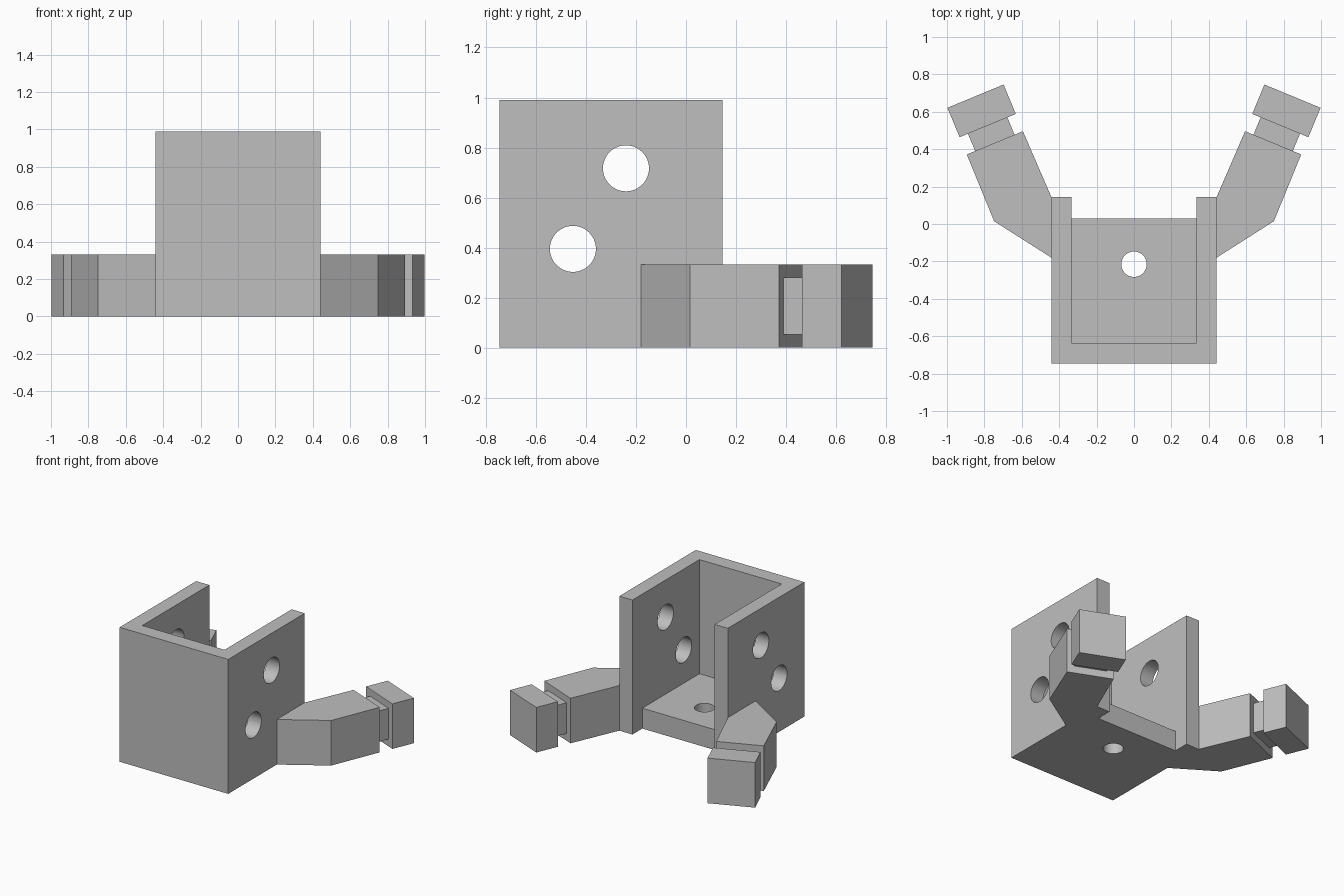
import bpy, bmesh, math
from mathutils import Vector

cube = bpy.data.objects.get("Cube")
if cube:
    bpy.data.objects.remove(cube, do_unlink=True)

GREY = (0.52, 0.52, 0.52, 1)
grey = bpy.data.materials.new("plain grey")
grey.use_nodes = True
grey.diffuse_color = GREY
grey.node_tree.nodes["Principled BSDF"].inputs["Base Color"].default_value = GREY


def prism(name, outline, z0, z1):
    """Extrude a flat outline from z0 up to z1."""
    bm = bmesh.new()
    face = bm.faces.new([bm.verts.new((x, y, z0)) for x, y in outline])
    top = bmesh.ops.extrude_face_region(bm, geom=[face])["geom"]
    bmesh.ops.translate(bm, vec=(0, 0, z1 - z0),
                        verts=[v for v in top if isinstance(v, bmesh.types.BMVert)])
    bmesh.ops.recalc_face_normals(bm, faces=bm.faces)
    mesh = bpy.data.meshes.new(name)
    bm.to_mesh(mesh)
    bm.free()
    mesh.materials.append(grey)
    obj = bpy.data.objects.new(name, mesh)
    bpy.context.collection.objects.link(obj)
    return obj


def drill(obj, centre, radius, length, axis_rotation):
    """Cut a round through hole and discard the cutter."""
    bpy.ops.mesh.primitive_cylinder_add(vertices=48, radius=radius, depth=length,
                                        location=centre, rotation=axis_rotation)
    cutter = bpy.context.object
    cutter.name = "hole_cutter"
    cutter.hide_render = True
    cutter.data.materials.append(grey)
    mod = obj.modifiers.new("hole", "BOOLEAN")
    mod.operation = "DIFFERENCE"
    mod.solver = "EXACT"
    mod.object = cutter
    bpy.ops.object.select_all(action="DESELECT")
    obj.select_set(True)
    bpy.context.view_layer.objects.active = obj
    bpy.ops.object.modifier_apply(modifier=mod.name)
    bpy.data.objects.remove(cutter, do_unlink=True)
    bpy.ops.object.shade_smooth_by_angle(angle=math.radians(30))


# U-shaped wall, open at the back
OUT, INN = 0.442, 0.335
FRONT, BACK, INNER_FRONT = -0.745, 0.145, -0.635
walls = prism("walls", [(-OUT, FRONT), (OUT, FRONT), (OUT, BACK), (INN, BACK),
                        (INN, INNER_FRONT), (-INN, INNER_FRONT),
                        (-INN, BACK), (-OUT, BACK)], 0, 0.99)
for y, z in ((-0.24, 0.717), (-0.452, 0.395)):
    drill(walls, (0, y, z), 0.092, 1.2, (0, math.pi / 2, 0))

# Floor plate with a screw hole
base = prism("floor", [(-INN, INNER_FRONT), (INN, INNER_FRONT),
                       (INN, 0.03), (-INN, 0.03)], 0, 0.15)
drill(base, (0, -0.215, 0.075), 0.068, 0.5, (0, 0, 0))

# Angled arms, each with a narrow neck and an end block
ARM_H, HALF, NECK_HALF = 0.332, 0.1625, 0.114
along = Vector((math.sin(math.radians(22.5)), math.cos(math.radians(22.5))))
across = Vector((along.y, -along.x))
tip = Vector((0.744, 0.434))


def strip(start, end, half):
    """Rectangle lying along the arm, measured from the arm's tip."""
    return [tip + along * a + across * w
            for a, w in ((start, -half), (start, half), (end, half), (end, -half))]


for side, sign in (("left", 1), ("right", -1)):
    arm = [(OUT, -0.18), (0.748, 0.015), tip + across * HALF,
           tip - across * HALF, (OUT, BACK)]
    for part, outline, z0, z1 in (
            ("arm", arm, 0, ARM_H),
            ("neck", strip(0, 0.1, NECK_HALF), 0.053, 0.28),
            ("end_block", strip(0.1, 0.27, HALF), 0, ARM_H)):
        prism(f"{side}_{part}", [(sign * x, y) for x, y in outline], z0, z1)
